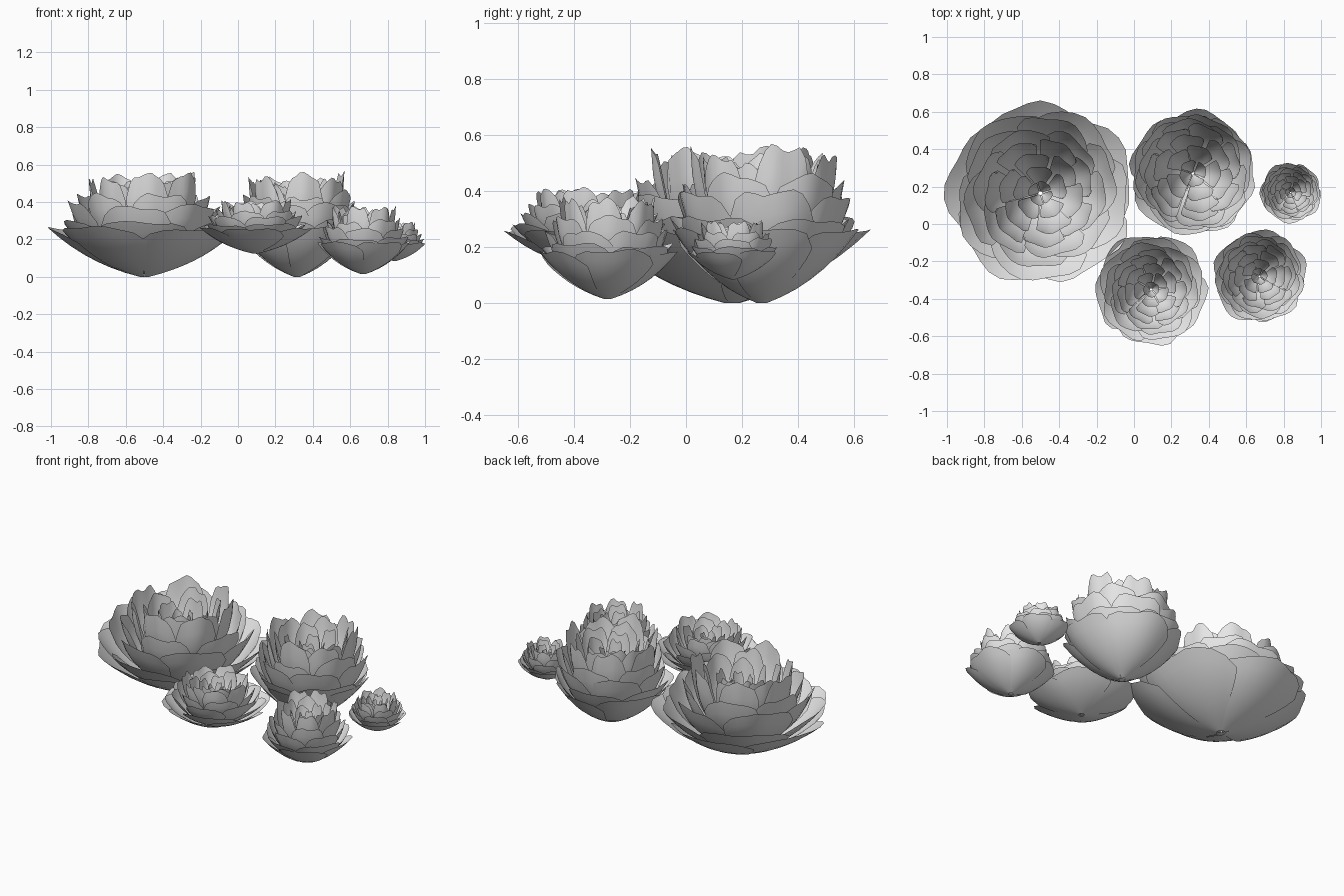
import bpy, bmesh, math, random
from mathutils import Vector

cube = bpy.data.objects.get("Cube")
if cube:
    bpy.data.objects.remove(cube, do_unlink=True)

random.seed(5)
GREY = (0.8, 0.8, 0.8, 1)
petal_mat = bpy.data.materials.new("pale grey petal")
petal_mat.use_nodes = True
petal_mat.diffuse_color = GREY
bsdf = next(n for n in petal_mat.node_tree.nodes if n.type == 'BSDF_PRINCIPLED')
bsdf.inputs["Base Color"].default_value = GREY

# Petal rings, outside in: tip radius, tip height, count, half angle, bend radius, bend height
RINGS = [(1.0, .48, 5, .78, .62, .27), (.93, .54, 5, .74, .68, .28),
         (.82, .70, 6, .60, .80, .30), (.70, .80, 6, .56, .88, .32),
         (.59, .98, 7, .44, .98, .34), (.45, .93, 6, .50, .95, .36),
         (.29, .88, 5, .58, .92, .38), (.13, .82, 4, .75, .92, .40)]
COLS, ROWS = 10, 7


def bezier(a, b, c, t):
    return a.lerp(b, t).lerp(b.lerp(c, t), t)


def add_petal(bm, angle, half, base, bend, tip):
    """One cupped sheet with a blunt, softly scalloped upper edge."""
    grid = []
    phase = random.uniform(0, math.tau)
    for i in range(COLS + 1):
        v = 2 * i / COLS - 1
        lobe = .018 * math.sin(6 * v + phase) + random.uniform(-.01, .006)
        top = 1 - .2 * abs(v) ** 5 + lobe
        column = []
        for j in range(ROWS + 1):
            t = top * j / ROWS
            p = bezier(base, bend, tip, t)
            # one side tucks behind the next petal, and the rim ripples
            r = p.x * (1 + .04 * v - .02 * v * v)
            r *= 1 + .02 * t * t * math.sin(5 * v + phase)
            th = angle + half * v * (.8 + .2 * math.sin(math.pi * t * .75))
            column.append(bm.verts.new((r * math.cos(th), r * math.sin(th), p.y)))
        grid.append(column)
    for i in range(COLS):
        for j in range(ROWS):
            face = bm.faces.new((grid[i][j], grid[i][j + 1],
                                 grid[i + 1][j + 1], grid[i + 1][j]))
            face.smooth = True


def add_flower(name, location, radius, height, closed, turn):
    bm = bmesh.new()
    for k, (rho, h, count, half, bend_r, bend_z) in enumerate(RINGS):
        depth = k / (len(RINGS) - 1)
        rho += closed * rho * (1 - rho)
        for n in range(count):
            angle = turn + math.tau * (n + .5 * k) / count + random.uniform(-.1, .1)
            r = radius * rho * random.uniform(.97, 1.01)
            z = height * h * random.uniform(.94, 1.02)
            # outer petals spread like a bowl, inner ones stand upright
            base = Vector((radius * .05 * (1 - .6 * depth), height * .18 * depth))
            bend = Vector((r * bend_r, z * bend_z))
            add_petal(bm, angle, half, base, bend, Vector((r, z)))
    mesh = bpy.data.meshes.new(name)
    bm.to_mesh(mesh)
    bm.free()
    mesh.materials.append(petal_mat)
    flower = bpy.data.objects.new(name, mesh)
    flower.location = location
    bpy.context.collection.objects.link(flower)


# Five blooms of different size and openness
add_flower("large_open_flower", (-.5, .164, 0), .495, .56, 0, .3)
add_flower("tall_flower", (.315, .27, 0), .335, .56, .75, 1.2)
add_flower("tiny_flower", (.838, .168, .085), .163, .21, .4, 2.0)
add_flower("front_flower", (.092, -.35, .125), .3, .285, .1, .8)
add_flower("right_flower", (.67, -.28, .015), .25, .36, .4, 2.6)
